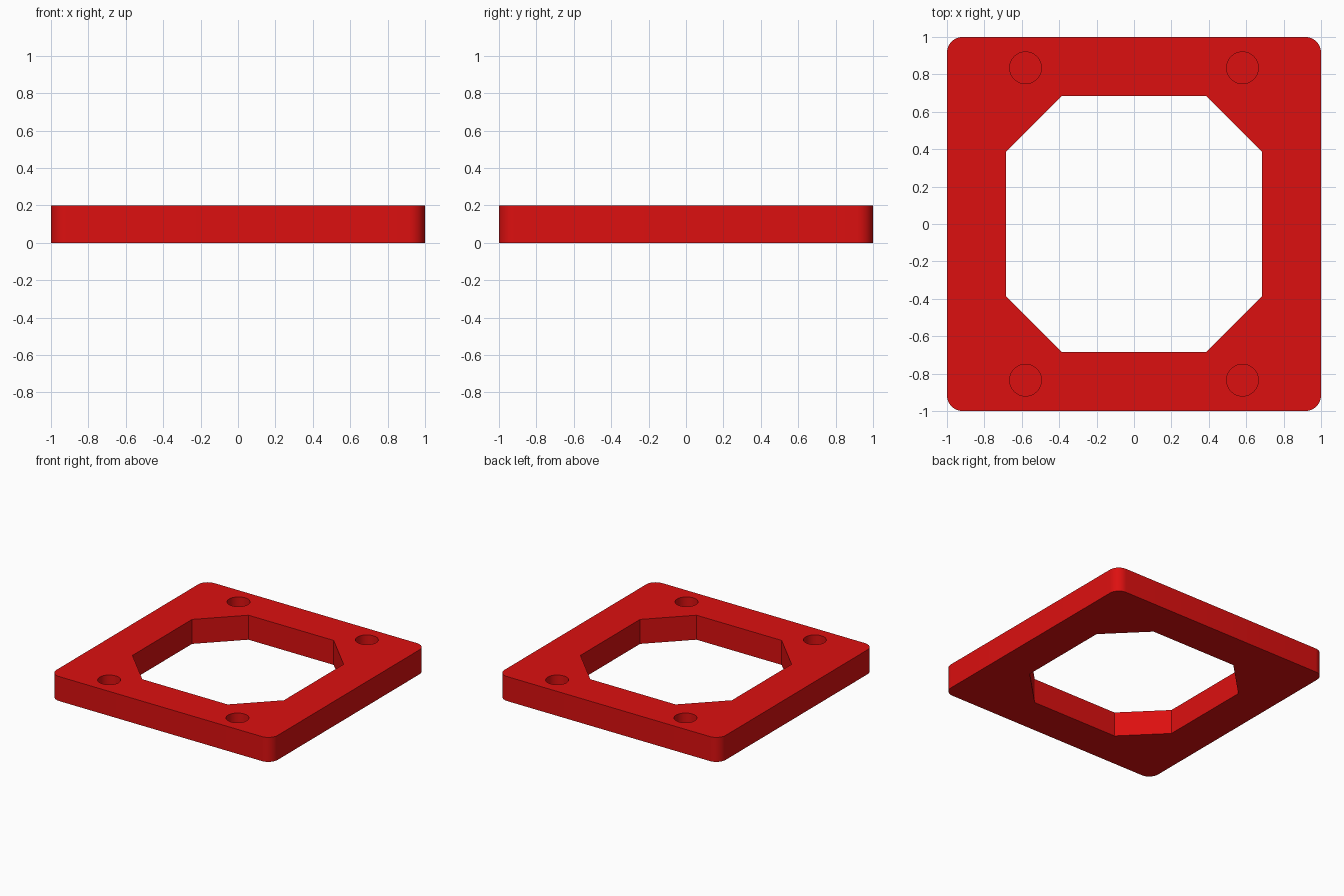
import bpy
import bmesh
from math import radians

if "Cube" in bpy.data.objects:
    bpy.data.objects.remove(bpy.data.objects["Cube"])

THICK = 0.2
CORNER_RADIUS = 0.085
OPENING, FLAT = 0.685, 0.385
HOLE_X, HOLE_Y, HOLE_RADIUS, HOLE_FLOOR = 0.58, 0.835, 0.085, 0.05

red = bpy.data.materials.new("red_plastic")
red.use_nodes = True
red.diffuse_color = (0.72, 0.005, 0.005, 1)
red.node_tree.nodes["Principled BSDF"].inputs["Base Color"].default_value = red.diffuse_color


def make_object(name, bm):
    bmesh.ops.recalc_face_normals(bm, faces=bm.faces)
    mesh = bpy.data.meshes.new(name)
    bm.to_mesh(mesh)
    bm.free()
    mesh.materials.append(red)
    obj = bpy.data.objects.new(name, mesh)
    bpy.context.collection.objects.link(obj)
    return obj


def prism(bm, outline, bottom, top):
    face = bm.faces.new([bm.verts.new((x, y, bottom)) for x, y in outline])
    grown = bmesh.ops.extrude_face_region(bm, geom=[face])["geom"]
    verts = [v for v in grown if isinstance(v, bmesh.types.BMVert)]
    bmesh.ops.translate(bm, verts=verts, vec=(0, 0, top - bottom))


# Square plate with rounded upright corners
bm = bmesh.new()
prism(bm, [(-1, -1), (1, -1), (1, 1), (-1, 1)], 0, THICK)
uprights = [e for e in bm.edges if abs(e.verts[0].co.z - e.verts[1].co.z) > THICK / 2]
bmesh.ops.bevel(bm, geom=uprights, offset=CORNER_RADIUS, segments=12,
                profile=0.5, affect='EDGES')
plate = make_object("mounting_plate", bm)

# Octagonal through opening
bm = bmesh.new()
a, b = OPENING, FLAT
prism(bm, [(a, -b), (a, b), (b, a), (-b, a), (-a, b), (-a, -b), (-b, -a), (b, -a)],
      -THICK, THICK * 2)
opening = make_object("opening_cutter", bm)

# Four blind holes sunk into the top
bm = bmesh.new()
for sx in (-1, 1):
    for sy in (-1, 1):
        hole = bmesh.ops.create_cone(bm, cap_ends=True, segments=48, depth=THICK,
                                     radius1=HOLE_RADIUS, radius2=HOLE_RADIUS)
        bmesh.ops.translate(bm, verts=hole["verts"],
                            vec=(sx * HOLE_X, sy * HOLE_Y, HOLE_FLOOR + THICK / 2))
holes = make_object("hole_cutter", bm)

# Cut the plate, then discard the cutters
bpy.ops.object.select_all(action='DESELECT')
plate.select_set(True)
bpy.context.view_layer.objects.active = plate
for cutter in (opening, holes):
    cutter.hide_render = True
    mod = plate.modifiers.new(cutter.name, 'BOOLEAN')
    mod.operation = 'DIFFERENCE'
    mod.solver = 'EXACT'
    mod.object = cutter
    bpy.ops.object.modifier_apply(modifier=mod.name)
    bpy.data.objects.remove(cutter)

bpy.ops.object.shade_smooth_by_angle(angle=radians(30))
